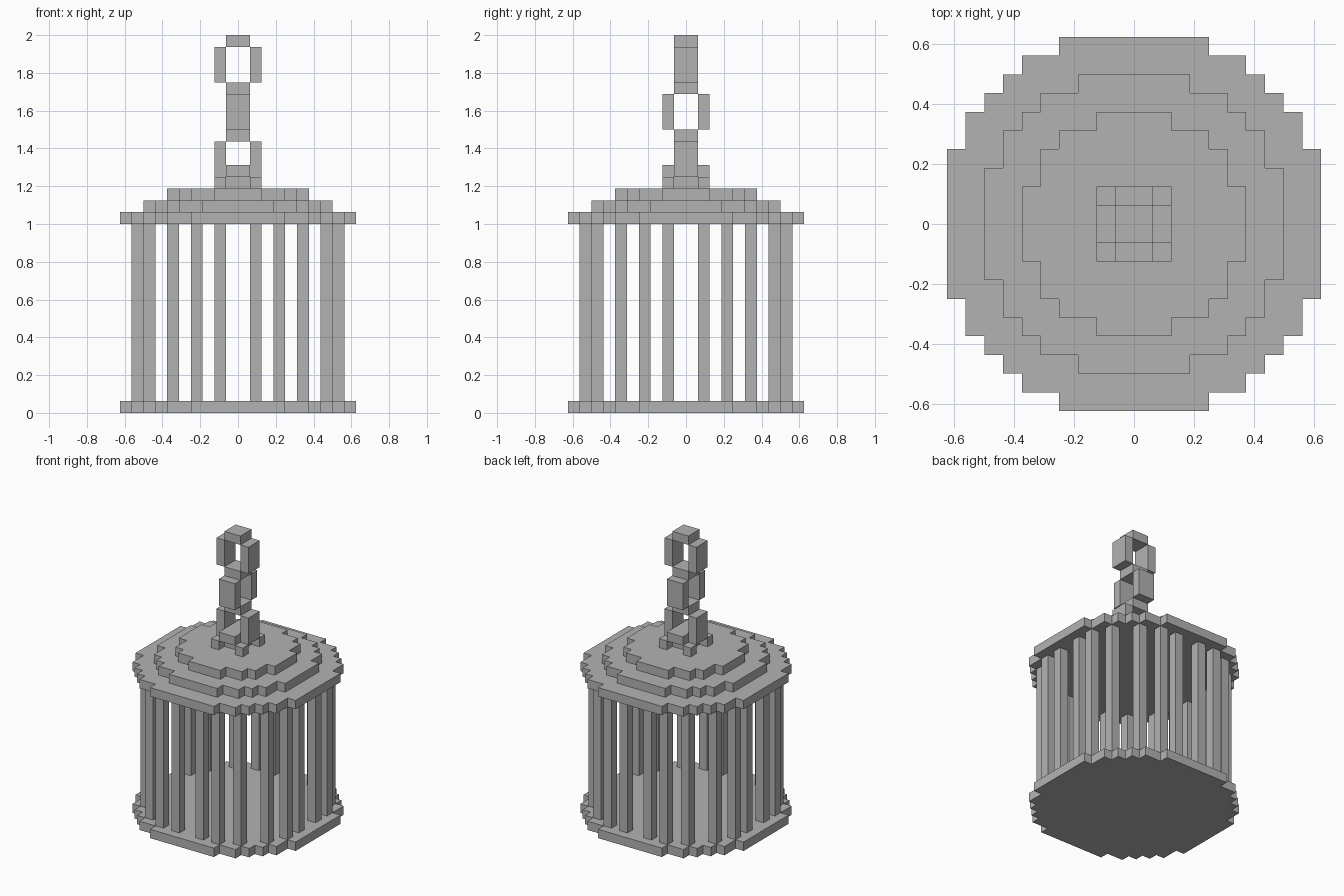
import bpy
import bmesh

if "Cube" in bpy.data.objects:
    bpy.data.objects.remove(bpy.data.objects["Cube"], do_unlink=True)

UNIT = 1 / 16  # edge of one block

grey = bpy.data.materials.new("plain_grey")
grey.use_nodes = True
colour = (0.45, 0.45, 0.45, 1.0)
grey.diffuse_color = colour
grey.node_tree.nodes["Principled BSDF"].inputs["Base Color"].default_value = colour


def finish(name, bm):
    bmesh.ops.recalc_face_normals(bm, faces=bm.faces)
    mesh = bpy.data.meshes.new(name)
    bm.to_mesh(mesh)
    bm.free()
    mesh.materials.append(grey)
    obj = bpy.data.objects.new(name, mesh)
    bpy.context.collection.objects.link(obj)
    return obj


def stepped_disc(name, quarter, bottom):
    """One-block-thick disc; quarter is the stepped outline from +x to +y."""
    outline = []
    for turn in range(4):
        for x, y in quarter:
            for _ in range(turn):
                x, y = -y, x
            outline.append((x, y))
    bm = bmesh.new()
    verts = [bm.verts.new((x * UNIT, y * UNIT, bottom * UNIT)) for x, y in outline]
    face = bm.faces.new(verts)
    lifted = bmesh.ops.extrude_face_region(bm, geom=[face], use_keep_orig=True)["geom"]
    top = [v for v in lifted if isinstance(v, bmesh.types.BMVert)]
    bmesh.ops.translate(bm, verts=top, vec=(0, 0, UNIT))
    return finish(name, bm)


def box(name, x, y, z):
    """Box from (low, high) ranges measured in blocks."""
    bm = bmesh.new()
    bmesh.ops.create_cube(bm, size=1)
    for v in bm.verts:
        for axis, (low, high) in enumerate((x, y, z)):
            v.co[axis] = (high if v.co[axis] > 0 else low) * UNIT
    return finish(name, bm)


# Floor and the three tiers of the roof
wide = [(10, 4), (9, 4), (9, 6), (8, 6), (8, 7), (7, 7),
        (7, 8), (6, 8), (6, 9), (4, 9), (4, 10)]
middle = [(8, 3), (7, 3), (7, 5), (6, 5), (6, 6), (5, 6), (5, 7), (3, 7), (3, 8)]
small = [(6, 2), (5, 2), (5, 4), (4, 4), (4, 5), (2, 5), (2, 6)]
stepped_disc("floor", wide, 0)
stepped_disc("roof_lower", wide, 16)
stepped_disc("roof_middle", middle, 17)
stepped_disc("roof_upper", small, 18)

# Ring of cage bars, mirrored into four quarters
for sx in (-1, 1):
    for sy in (-1, 1):
        for x, y in [(8, 1), (8, 3), (7, 5), (5, 7), (3, 8), (1, 8)]:
            box("cage_bar", sorted((sx * x, sx * (x + 1))),
                sorted((sy * y, sy * (y + 1))), (1, 16))

# Mount on the roof: core, corner feet and cross arm
core = (-1, 1)
sides = ((-2, -1), (1, 2))
box("mount_core", core, core, (19, 20))
for x in sides:
    for y in sides:
        box("mount_foot", x, y, (19, 20))
box("mount_arm", core, (-2, 2), (20, 21))

# Chain: alternating pairs of link sides joined by shared blocks
for side in sides:
    box("lower_link_side", side, core, (20, 23))
    box("middle_link_side", core, side, (24, 27))
    box("upper_link_side", side, core, (28, 31))
for bottom in (23, 27, 31):
    box("link_joint", core, core, (bottom, bottom + 1))
